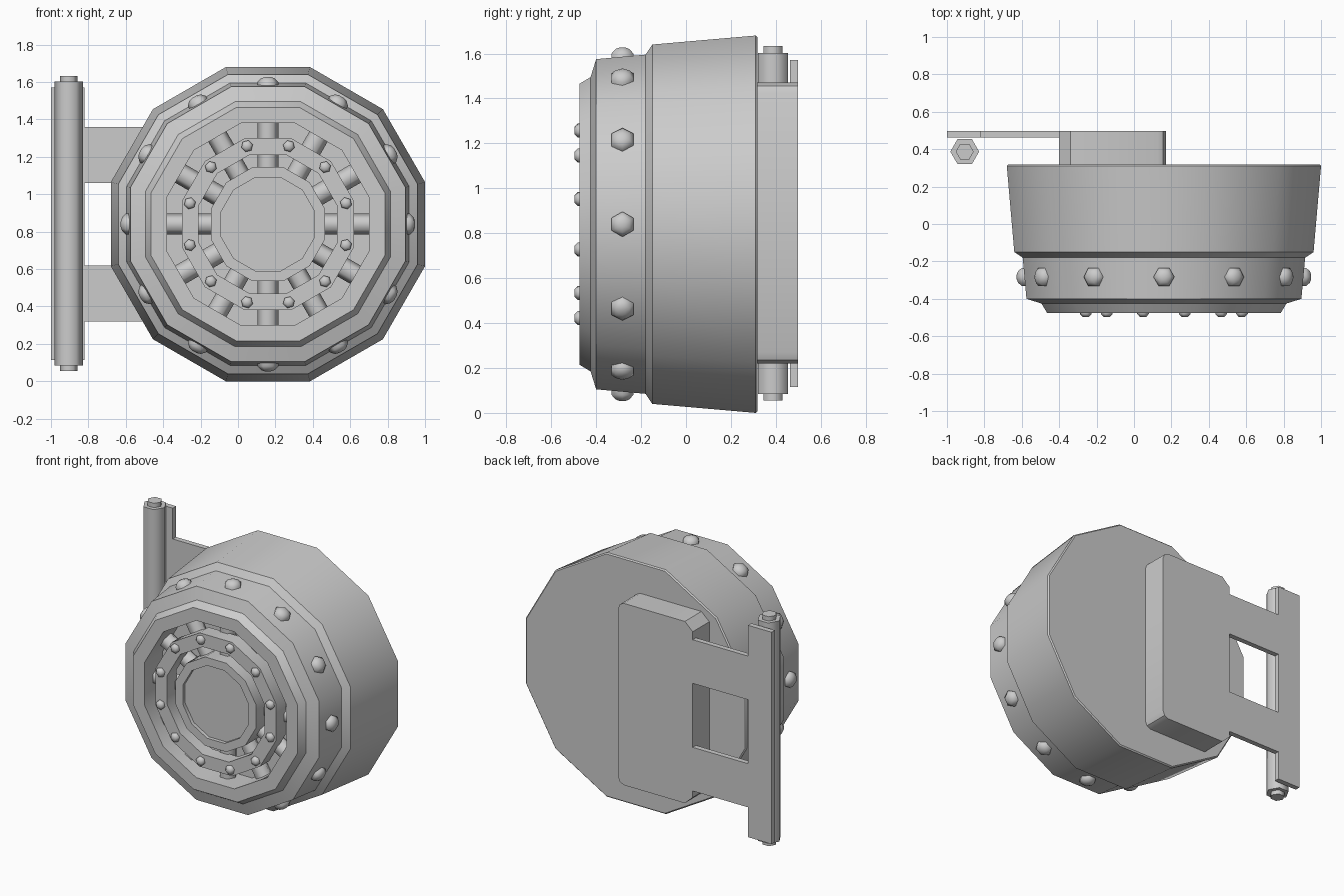
import bpy, bmesh
from math import sin, cos, pi, radians
from mathutils import Matrix, Vector

if "Cube" in bpy.data.objects:
    bpy.data.objects.remove(bpy.data.objects["Cube"])

CX, CZ = 0.16, 0.84          # drum axis
K = 1 / cos(pi / 12)         # flat-to-corner ratio of a 12-gon


def finish(name, bm, angle):
    bmesh.ops.recalc_face_normals(bm, faces=bm.faces)
    me = bpy.data.meshes.new(name)
    bm.to_mesh(me)
    bm.free()
    ob = bpy.data.objects.new(name, me)
    bpy.context.collection.objects.link(ob)
    me.shade_smooth()
    me.set_sharp_from_angle(angle=radians(angle))
    return ob


def turn(bm, profile, n, phase, mat, closed=False):
    """Revolve (radius, height) points with n sides about local z."""
    rings = [[bm.verts.new(mat @ Vector((r * cos(phase + 2 * pi * i / n),
                                         r * sin(phase + 2 * pi * i / n), h)))
              for i in range(n)] for r, h in profile]
    pairs = list(zip(rings, rings[1:]))
    if closed:
        pairs.append((rings[-1], rings[0]))
    else:
        bm.faces.new(rings[0])
        bm.faces.new(rings[-1])
    for a, b in pairs:
        for i in range(n):
            j = (i + 1) % n
            bm.faces.new((a[i], a[j], b[j], b[i]))


def frame(pos, n, t):
    n, t = Vector(n), Vector(t)
    return Matrix.Translation(pos) @ Matrix((t, n.cross(t), n)).transposed().to_4x4()


def drum_part(name, pts, closed=False):
    """12-sided part on the drum axis; points are (flat radius, y)."""
    bm = bmesh.new()
    mat = frame((CX, 0, CZ), (0, -1, 0), (1, 0, 0))
    turn(bm, [(r * K, -y) for r, y in pts], 12, pi / 12, mat, closed)
    return finish(name, bm, 32)


def radial(name, profile, r, y, offset=0, outward=True, angle=62):
    """Twelve small hexagonal parts around the drum axis."""
    bm = bmesh.new()
    for k in range(12):
        a = offset + k * pi / 6
        d, t = Vector((cos(a), 0, sin(a))), Vector((-sin(a), 0, cos(a)))
        pos = Vector((CX, y, CZ)) + d * r
        turn(bm, profile, 6, 0, frame(pos, d if outward else (0, -1, 0), t))
    return finish(name, bm, angle)


def extrude_xz(name, outline, y0, y1):
    bm = bmesh.new()
    a = [bm.verts.new((x, y0, z)) for x, z in outline]
    b = [bm.verts.new((x, y1, z)) for x, z in outline]
    bm.faces.new(a)
    bm.faces.new(b)
    n = len(a)
    for i in range(n):
        j = (i + 1) % n
        bm.faces.new((a[i], a[j], b[j], b[i]))
    return finish(name, bm, 30)


# Drum housing with stepped rim and front recess
drum_part("drum_housing", [
    (0.832, 0.318), (0.84, 0.31), (0.80, -0.15), (0.755, -0.18), (0.735, -0.40),
    (0.655, -0.425), (0.625, -0.475), (0.54, -0.475), (0.54, -0.28)])

# Hub with slightly sunken centre disc
drum_part("hub", [(0.305, -0.27), (0.305, -0.47), (0.25, -0.47), (0.25, -0.445)])

# Floating ring carrying the small bolts
drum_part("bolt_ring", [(0.46, -0.37), (0.46, -0.47), (0.37, -0.47), (0.37, -0.37)], True)

# Spokes across the recess
radial("spokes", [(0.056, 0), (0.056, 0.28)], 0.27, -0.335)

# Bolts
radial("rim_bolts", [(0.056, -0.02), (0.056, 0.015), (0.036, 0.035), (0.015, 0.042)],
       0.745, -0.283)
radial("face_bolts", [(0.032, 0), (0.032, 0.012), (0.018, 0.026)],
       0.432, -0.47, pi / 12, False)

# Rear mounting box with cut corners
x0, x1, z0, z1 = -0.40, 0.17, 0.22, 1.47
extrude_xz("mount_box", [
    (x0, z0 + 0.055), (x0 + 0.06, z0), (x1 - 0.045, z0), (x1 - 0.015, z0 + 0.015), (x1, z0 + 0.05),
    (x1, z1 - 0.05), (x1 - 0.015, z1 - 0.015), (x1 - 0.045, z1), (x0 + 0.06, z1), (x0, z1 - 0.055)],
    0.31, 0.498)

# Hinge plate with two arms
extrude_xz("hinge_plate", [
    (-1.0, 0.115), (-0.82, 0.115), (-0.82, 0.32), (-0.40, 0.32), (-0.40, 0.62), (-0.82, 0.62),
    (-0.82, 1.06), (-0.40, 1.06), (-0.40, 1.36), (-0.82, 1.36), (-0.82, 1.572), (-1.0, 1.572)],
    0.462, 0.498)

# Hinge pin with narrower ends
bm = bmesh.new()
turn(bm, [(0.048, 0.055), (0.048, 0.085), (0.077, 0.085), (0.077, 1.603),
          (0.048, 1.603), (0.048, 1.633)], 6, 0, Matrix.Translation((-0.905, 0.387, 0)))
finish("hinge_pin", bm, 62)
